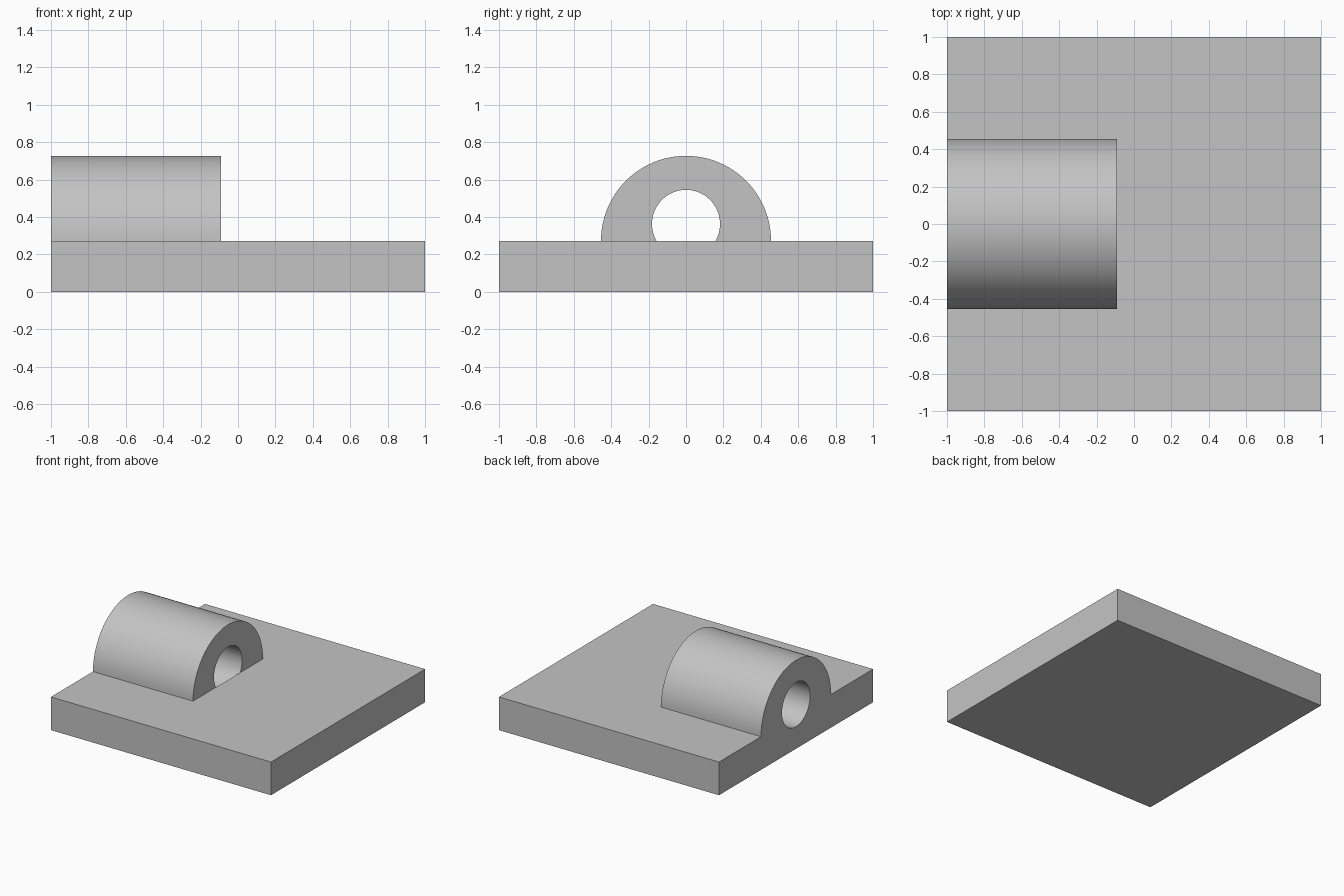
import bpy, bmesh, math
from mathutils import Matrix

cube = bpy.data.objects.get("Cube")
if cube:
    bpy.data.objects.remove(cube, do_unlink=True)

U = 1 / 11                 # design unit
PLATE_TOP = 3 * U
BARREL_END = -U

grey = bpy.data.materials.new("plain grey")
grey.use_nodes = True
colour = (0.55, 0.55, 0.55, 1)
grey.diffuse_color = colour
grey.node_tree.nodes["Principled BSDF"].inputs["Base Color"].default_value = colour


def prism(name, outline, x0, x1):
    """Extrude a closed (y, z) outline along x from x0 to x1."""
    bm = bmesh.new()
    face = bm.faces.new([bm.verts.new((x0, y, z)) for y, z in outline])
    new = bmesh.ops.extrude_face_region(bm, geom=[face])["geom"]
    for v in new:
        if isinstance(v, bmesh.types.BMVert):
            v.co.x = x1
    bmesh.ops.recalc_face_normals(bm, faces=bm.faces)
    mesh = bpy.data.meshes.new(name)
    bm.to_mesh(mesh)
    bm.free()
    mesh.materials.append(grey)
    obj = bpy.data.objects.new(name, mesh)
    bpy.context.collection.objects.link(obj)
    return obj


def arc(radius, z, turn, steps):
    return [(radius * math.cos(turn * i / steps), z + radius * math.sin(turn * i / steps))
            for i in range(steps + 1)]


def combine(target, tool, operation):
    """Apply a boolean and discard the tool."""
    mod = target.modifiers.new(operation.title(), "BOOLEAN")
    mod.operation, mod.solver, mod.object = operation, "EXACT", tool
    bpy.context.view_layer.objects.active = target
    bpy.ops.object.modifier_apply(modifier=mod.name)
    bpy.data.objects.remove(tool, do_unlink=True)


# Square base plate
plate = prism("hinge_plate", [(-1, 0), (1, 0), (1, PLATE_TOP), (-1, PLATE_TOP)], -1, 1)

# Half-round barrel, rooted in the plate and flush with its edge
half_round = arc(5 * U, PLATE_TOP, math.pi, 48)
barrel = prism("barrel", half_round + [(-5 * U, U), (5 * U, U)], -1, BARREL_END)
combine(plate, barrel, "UNION")

# Round bore, sunk into the plate and stopping where the barrel ends
bore = prism("bore", arc(2 * U, 4 * U, math.tau, 64)[:-1], -1.2, BARREL_END)
combine(plate, bore, "DIFFERENCE")

# Smooth the curved walls only
bpy.ops.object.select_all(action="DESELECT")
plate.select_set(True)
bpy.context.view_layer.objects.active = plate
bpy.ops.object.shade_smooth_by_angle(angle=math.radians(30))
